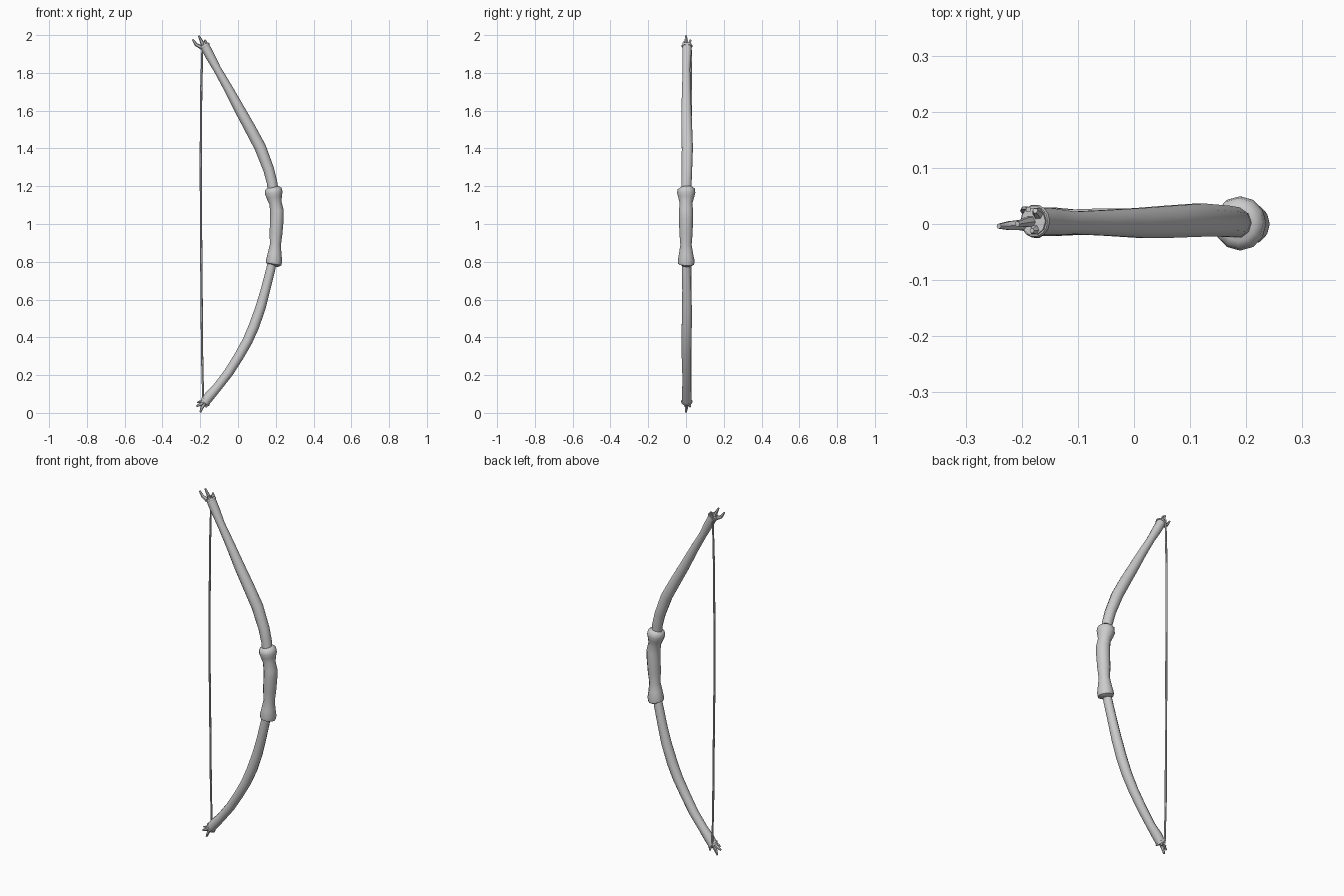
import bpy, bmesh, math
from mathutils import Vector


def tube(name, pts, radii, sides=10, flat=1.0):
    """Closed tube through pts; flat scales the section along y."""
    pts = [Vector(p) for p in pts]
    bm = bmesh.new()
    rings = []
    for i, p in enumerate(pts):
        t = (pts[min(i + 1, len(pts) - 1)] - pts[max(i - 1, 0)]).normalized()
        ref = Vector((0, 1, 0)) if abs(t.y) < 0.8 else Vector((0, 0, 1))
        u = t.cross(ref).normalized()
        v = u.cross(t).normalized()
        ring = []
        for k in range(sides):
            a = 2 * math.pi * k / sides
            ring.append(bm.verts.new(p + u * radii[i] * math.cos(a) + v * radii[i] * flat * math.sin(a)))
        rings.append(ring)
    for a, b in zip(rings, rings[1:]):
        for k in range(sides):
            j = (k + 1) % sides
            bm.faces.new((a[k], a[j], b[j], b[k]))
    bm.faces.new(rings[0])
    bm.faces.new(rings[-1])
    bmesh.ops.recalc_face_normals(bm, faces=bm.faces)
    me = bpy.data.meshes.new(name)
    bm.to_mesh(me)
    bm.free()
    ob = bpy.data.objects.new(name, me)
    bpy.context.collection.objects.link(ob)
    bpy.ops.object.select_all(action='DESELECT')
    ob.select_set(True)
    bpy.context.view_layer.objects.active = ob
    bpy.ops.object.shade_smooth_by_angle(angle=math.radians(50))
    return ob


# upper limb, nearly straight with a bend above the grip
tube("upper_limb",
     [(.187, 0, 1.15), (.18, .003, 1.22), (.162, .005, 1.29), (.118, .007, 1.405), (.062, .004, 1.51),
      (.012, .002, 1.60), (-.05, .002, 1.715), (-.11, .002, 1.82), (-.15, .004, 1.893), (-.18, .005, 1.95)],
     [.026, .028, .029, .031, .030, .028, .024, .021, .025, .025])

# lower limb, evenly curved
tube("lower_limb",
     [(.185, 0, .82), (.173, .001, .76), (.145, .004, .65), (.12, .005, .56), (.085, .004, .46),
      (.05, .003, .38), (.005, .002, .3), (-.05, .004, .213), (-.11, .003, .135), (-.15, .004, .09),
      (-.178, .004, .053)],
     [.022, .024, .025, .027, .028, .027, .026, .025, .024, .027, .025])

# grip with a swollen collar at each end
tube("grip",
     [(.185, 0, 1.196), (.187, .001, 1.186), (.189, .001, 1.165), (.192, .001, 1.142), (.198, 0, 1.112),
      (.206, 0, 1.07), (.206, 0, 1.03), (.201, 0, .95), (.198, 0, .89), (.194, 0, .845),
      (.191, .001, .805), (.189, .001, .787), (.187, 0, .78)],
     [.030, .044, .047, .041, .033, .036, .036, .034, .029, .036, .043, .041, .026], 12, 1.03)

# splintered prongs at both tips: start, middle, end, base radius
prongs = {
    "upper": [((-.175, .0, 1.925), (-.222, -.003, 1.95), (-.241, -.004, 1.978), .012),
              ((-.18, .004, 1.935), (-.194, .003, 1.968), (-.208, .0, 1.997), .012),
              ((-.168, .015, 1.94), (-.172, .02, 1.96), (-.176, .024, 1.975), .012),
              ((-.17, -.008, 1.935), (-.178, -.011, 1.955), (-.182, -.012, 1.966), .011)],
    "lower": [((-.17, .0, .065), (-.2, -.002, .045), (-.22, -.004, .035), .012),
              ((-.175, .004, .055), (-.19, .003, .03), (-.2, .0, .003), .012),
              ((-.162, .014, .06), (-.167, .018, .045), (-.168, .022, .03), .012),
              ((-.185, -.008, .06), (-.203, -.006, .06), (-.216, -.003, .055), .008)],
}
for end, items in prongs.items():
    for n, (a, b, c, r) in enumerate(items):
        tube(f"{end}_prong_{n + 1}", [a, b, c], [r, r * .75, r * .4], 6)

# bow string on the back face of the limbs, slightly slack
tube("string",
     [(-.188, .026, 1.955), (-.195, .026, 1.7), (-.197, .024, 1.35), (-.196, .022, 1.0),
      (-.193, .024, .65), (-.19, .025, .3), (-.184, .025, .05)],
     [.005, .006, .006, .006, .006, .006, .005], 6)

# string loops tied round the tips
for name, loc, tilt in (("upper_knot", (-.176, .005, 1.942), -.5), ("lower_knot", (-.173, .004, .06), -2.3)):
    bpy.ops.mesh.primitive_torus_add(major_radius=.025, minor_radius=.005, major_segments=14,
                                     minor_segments=6, location=loc, rotation=(0, tilt, 0))
    bpy.context.object.name = name
    bpy.ops.object.shade_smooth_by_angle(angle=math.radians(60))
